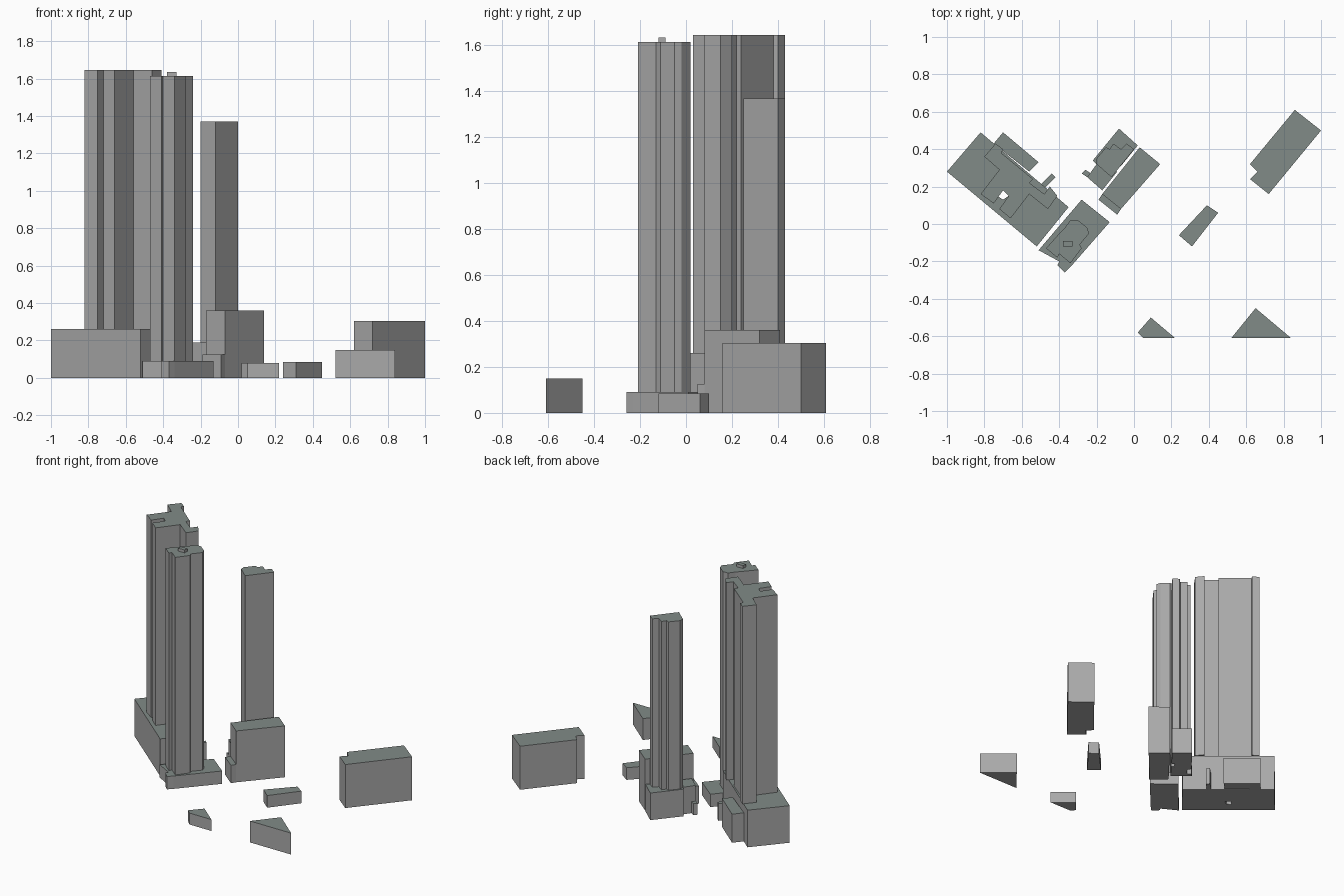
import bpy
import bmesh

if "Cube" in bpy.data.objects:
    bpy.data.objects.remove(bpy.data.objects["Cube"], do_unlink=True)


def make_material(name, color):
    mat = bpy.data.materials.new(name)
    mat.use_nodes = True
    mat.diffuse_color = color
    shader = next(n for n in mat.node_tree.nodes if n.type == "BSDF_PRINCIPLED")
    shader.inputs["Base Color"].default_value = color
    shader.inputs["Roughness"].default_value = 0.9
    return mat


WALL = make_material("concrete grey", (0.40, 0.40, 0.40, 1))
ROOF = make_material("roof green grey", (0.22, 0.26, 0.245, 1))
UNIT = 0.01  # plans are drawn in hundredths


def building(name, plan, top, base=0, courtyard=None):
    """Extrude a ground plan, optionally pierced by a courtyard."""
    bm = bmesh.new()
    for loop in filter(None, (plan, courtyard)):
        verts = [bm.verts.new((x * UNIT, y * UNIT, base * UNIT)) for x, y in loop]
        for a, b in zip(verts, verts[1:] + verts[:1]):
            bm.edges.new((a, b))
    bmesh.ops.triangle_fill(bm, edges=bm.edges[:], use_beauty=True)
    raised = bmesh.ops.extrude_face_region(bm, geom=bm.faces[:], use_keep_orig=True)
    lifted = [g for g in raised["geom"] if isinstance(g, bmesh.types.BMVert)]
    bmesh.ops.translate(bm, verts=lifted, vec=(0, 0, (top - base) * UNIT))
    bmesh.ops.recalc_face_normals(bm, faces=bm.faces[:])
    bm.normal_update()
    for face in bm.faces:
        face.material_index = 1 if face.normal.z > 0.5 else 0
    mesh = bpy.data.meshes.new(name)
    bm.to_mesh(mesh)
    bm.free()
    mesh.materials.append(WALL)
    mesh.materials.append(ROOF)
    obj = bpy.data.objects.new(name, mesh)
    bpy.context.scene.collection.objects.link(obj)
    return obj


# West complex: pierced podium, low wings and the cross-shaped tower
building("west_podium", [(-100, 28), (-82, 49), (-35, 9), (-52, -12)], 26,
         courtyard=[(-70, 18), (-67, 15), (-70, 13), (-73, 15)])
building("west_wing", [(-75, 43), (-70, 49), (-51, 33), (-56, 28)], 20)
building("west_annex", [(-50, 21), (-44, 27), (-42, 25), (-48, 19)], 12)
building("west_tower", [
    (-80, 36), (-74, 43), (-70, 40), (-71, 38), (-54, 24), (-56, 22),
    (-48, 16), (-45, 20), (-41, 15), (-46, 8), (-56, 16), (-66, 3),
    (-72, 8), (-67, 15), (-70, 18), (-75, 11), (-82, 16), (-72, 29)], 164.5, 26)

# South complex: low podium, rounded tower and rooftop plant room
building("south_podium", [
    (-28, 13), (-13, 1), (-34, -23), (-37, -26), (-41, -22), (-40, -20),
    (-51, -14)], 9)
building("south_tower", [
    (-47, -13), (-41, -18), (-40, -16), (-34, -21), (-28, -13), (-29, -11),
    (-24, -5), (-25, -2), (-30, 2), (-34, 2), (-37, -2), (-39, -4)], 161.5, 9)
building("plant_room", [(-38, -9), (-33, -9), (-33, -12), (-38, -12)], 163.5, 161.5)

# North complex: podium with stepped tower beside a mid-rise slab
building("north_podium", [
    (-8, 51), (2, 42), (-7, 31), (-9, 32), (-11, 29), (-9, 28), (-17, 18),
    (-25, 25), (-20, 32), (-22, 34)], 19)
building("north_porch", [(-28, 27), (-26, 29), (-23, 27), (-25, 25)], 8)
building("north_tower", [
    (-20, 35), (-15, 41), (-13, 40), (-11, 43), (-7, 40), (-4, 43),
    (0, 40), (-12, 25), (-20, 32)], 137, 19)
building("slab_block", [(3, 41), (14, 32), (-7, 8), (-17, 16)], 36)
building("slab_step", [(-17, 16), (-7, 8), (-9, 5), (-19, 13)], 12.5)

# Detached buildings to the east and south
building("east_block", [(86, 61), (100, 50), (72, 16), (62, 24), (66, 28), (62, 32)], 30.5)
building("small_block", [(39, 10), (45, 6), (31, -12), (24, -6)], 8.5)
building("small_wedge", [(9, -50), (22, -61), (5, -61), (2, -58)], 8)
building("large_wedge", [(65, -45), (84, -61), (52, -61)], 15)
